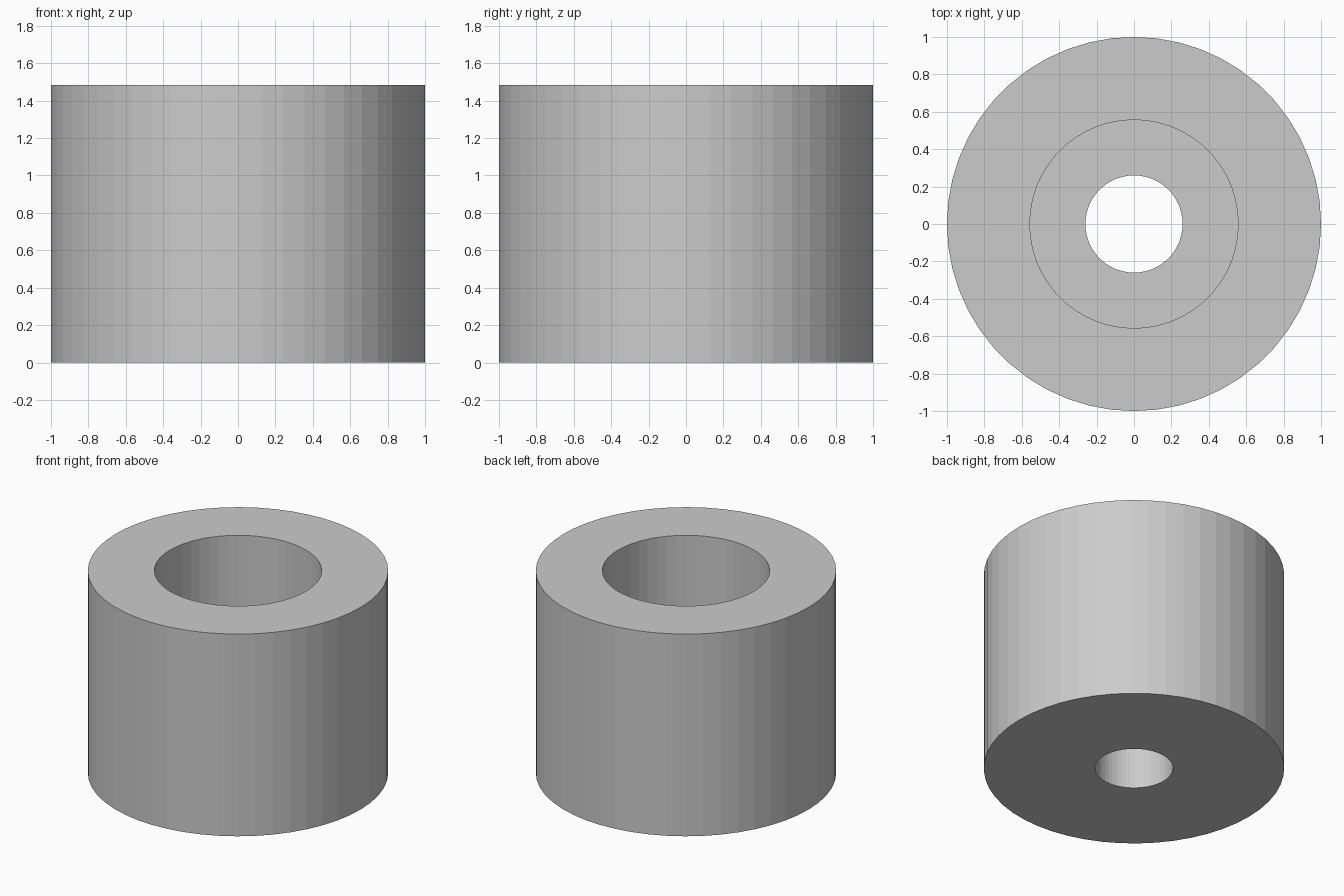
import bpy, bmesh, math

if "Cube" in bpy.data.objects:
    bpy.data.objects.remove(bpy.data.objects["Cube"])

HEIGHT = 1.485
FLOOR = 0.67      # top of the ledge inside the bore
SIDES = 52

# Closed cross-section (radius, height): outer wall, wide upper bore, narrow through hole
profile = [(1.0, 0), (1.0, HEIGHT), (0.557, HEIGHT),
           (0.557, FLOOR), (0.26, FLOOR), (0.26, 0)]

# Spin the section into rings, then bridge neighbouring rings
bm = bmesh.new()
rings = []
for r, z in profile:
    rings.append([bm.verts.new((r * math.cos(2 * math.pi * i / SIDES),
                                r * math.sin(2 * math.pi * i / SIDES), z))
                  for i in range(SIDES)])
for k, a in enumerate(rings):
    b = rings[(k + 1) % len(rings)]
    for i in range(SIDES):
        j = (i + 1) % SIDES
        bm.faces.new((a[i], a[j], b[j], b[i]))
bmesh.ops.recalc_face_normals(bm, faces=bm.faces)

# Flat-shaded counterbored spacer
mesh = bpy.data.meshes.new("counterbored_spacer")
bm.to_mesh(mesh)
bm.free()
bpy.context.collection.objects.link(bpy.data.objects.new("counterbored_spacer", mesh))
